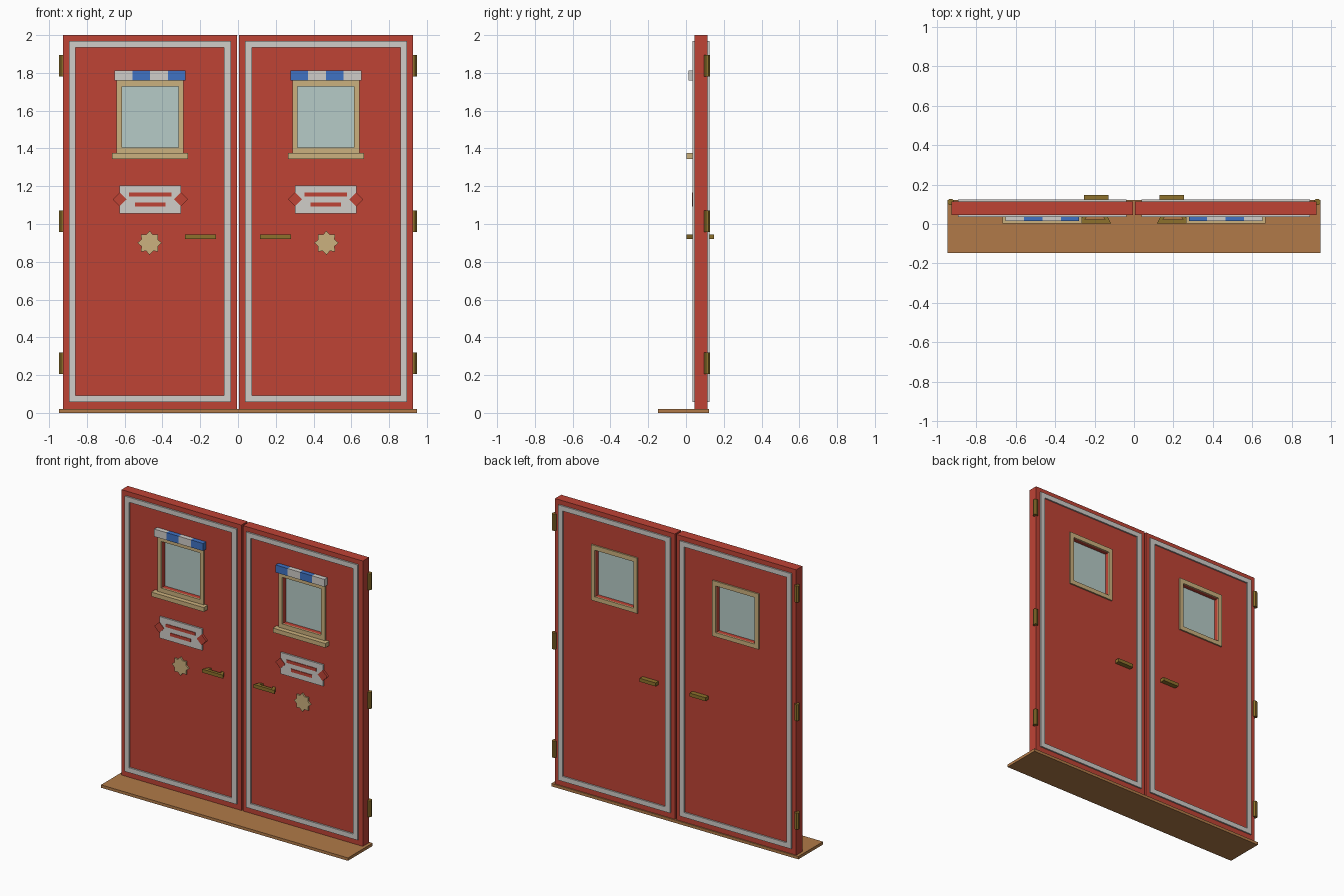
import bpy, bmesh, math

if "Cube" in bpy.data.objects:
    bpy.data.objects.remove(bpy.data.objects["Cube"])


def mat(name, r, g, b):
    m = bpy.data.materials.new(name)
    m.diffuse_color = (r, g, b, 1)
    m.use_nodes = True
    m.node_tree.nodes["Principled BSDF"].inputs["Base Color"].default_value = m.diffuse_color
    return m


RED = mat("red paint", 0.52, 0.056, 0.036)
WHITE = mat("off white", 0.63, 0.61, 0.58)
TAN = mat("tan wood", 0.60, 0.44, 0.21)
BLUE = mat("blue", 0.05, 0.17, 0.55)
GLASS = mat("pale glass", 0.47, 0.60, 0.57)
BRASS = mat("brass", 0.27, 0.165, 0.025)
WOOD = mat("brown wood", 0.44, 0.195, 0.065)


def finish(name, bm, material):
    bmesh.ops.recalc_face_normals(bm, faces=bm.faces)
    me = bpy.data.meshes.new(name)
    bm.to_mesh(me)
    bm.free()
    me.materials.append(material)
    ob = bpy.data.objects.new(name, me)
    bpy.context.collection.objects.link(ob)
    return ob


def prism(name, pts, a, b, material, s=1, axis="y"):
    """Extrude an outline: (x, z) along y, or (x, y) along z; s mirrors x."""
    bm = bmesh.new()
    def co(p, d):
        return (s * p[0], d, p[1]) if axis == "y" else (s * p[0], p[1], d)
    f = [bm.verts.new(co(p, a)) for p in pts]
    k = [bm.verts.new(co(p, b)) for p in pts]
    bm.faces.new(f)
    bm.faces.new(k)
    for i in range(len(pts)):
        j = (i + 1) % len(pts)
        bm.faces.new((f[i], f[j], k[j], k[i]))
    return finish(name, bm, material)


def rect(x0, x1, z0, z1):
    return [(x0, z0), (x1, z0), (x1, z1), (x0, z1)]


def ring(name, outer, inner, y0, y1, material, s=1):
    """Rectangular frame with an opening, extruded along y."""
    bm = bmesh.new()
    loops = [[bm.verts.new((s * x, y, z)) for x, z in r]
             for r, y in ((outer, y0), (inner, y0), (inner, y1), (outer, y1))]
    for n in range(4):
        p, q = loops[n], loops[(n + 1) % 4]
        for i in range(4):
            j = (i + 1) % 4
            bm.faces.new((p[i], p[j], q[j], q[i]))
    return finish(name, bm, material)


# threshold board
prism("threshold", rect(-0.948, 0.948, -0.148, 0.122), 0, 0.02, WOOD, axis="z")

Y0, Y1 = 0.046, 0.114          # door leaf faces
F0, B1 = 0.035, 0.124          # raised trim faces
hole = rect(-0.614, -0.315, 1.405, 1.728)

for side, s in (("left", 1), ("right", -1)):
    # door leaf with window opening, white trim on both faces
    ring(side + "_leaf", rect(-0.926, -0.006, 0.02, 2.0), hole, Y0, Y1, RED, s)
    for tag, a, b in (("front", F0, Y0), ("back", Y1, B1)):
        ring(f"{side}_{tag}_trim", rect(-0.894, -0.037, 0.058, 1.968),
             rect(-0.86, -0.073, 0.092, 1.934), a, b, WHITE, s)
        ring(f"{side}_{tag}_window_frame", rect(-0.643, -0.288, 1.375, 1.76),
             hole, a, b, TAN, s)
    prism(side + "_window_glass", hole, 0.075, 0.085, GLASS, s)
    prism(side + "_window_sill", rect(-0.668, -0.265, 1.345, 1.375), 0.003, Y0, TAN, s)

    # striped awning
    w = (0.653 - 0.278) / 4
    for i in range(4):
        x = -0.653 + i * w
        prism(f"{side}_awning_stripe_{i}", rect(x, x + w, 1.76, 1.812), 0.014, Y0,
              BLUE if i % 2 else WHITE, s)

    # mail plate with notched ends, diamonds and slots
    c, d, zc = -0.4645, 0.037, 1.13
    h = 0.1625
    prism(side + "_mail_plate",
          [(c - h, 1.055), (c + h, 1.055), (c + h, zc - d), (c + h - d, zc),
           (c + h, zc + d), (c + h, 1.204), (c - h, 1.204), (c - h, zc + d),
           (c - h + d, zc), (c - h, zc - d)], F0, Y0, WHITE, s)
    for e in (-1, 1):
        x = c + e * h
        prism(f"{side}_diamond_{e + 1}", [(x - d, zc), (x, zc - d), (x + d, zc), (x, zc + d)],
              0.031, Y0, RED, s)
    prism(side + "_slot_upper", rect(c - 0.113, c + 0.113, 1.146, 1.167), 0.031, F0, RED, s)
    prism(side + "_slot_lower", rect(c - 0.08, c + 0.08, 1.092, 1.113), 0.031, F0, RED, s)

    # eight pointed star
    star = []
    for i in range(16):
        r, t = (0.047 if i % 2 else 0.064), i * math.pi / 8
        star.append((-0.468 + r * math.sin(t), 0.9 + r * math.cos(t)))
    prism(side + "_star", star, F0, Y0, TAN, s)

    # front pull handle and back handle
    prism(side + "_front_handle",
          [(-0.28, 0.003), (-0.116, 0.003), (-0.14, Y0), (-0.162, Y0),
           (-0.148, 0.024), (-0.248, 0.024), (-0.234, Y0), (-0.256, Y0)],
          0.921, 0.945, BRASS, s, "z")
    prism(side + "_back_handle", rect(-0.253, -0.13, Y1, 0.147), 0.921, 0.945, BRASS, s, "z")

    # hinge barrels
    barrel = [(-0.931 + 0.0173 * math.cos((i + .5) * math.pi / 4),
               0.112 + 0.0173 * math.sin((i + .5) * math.pi / 4)) for i in range(8)]
    for i, z in enumerate((0.263, 1.015, 1.838)):
        prism(f"{side}_hinge_{i}", barrel, z - 0.057, z + 0.057, BRASS, s, "z")
